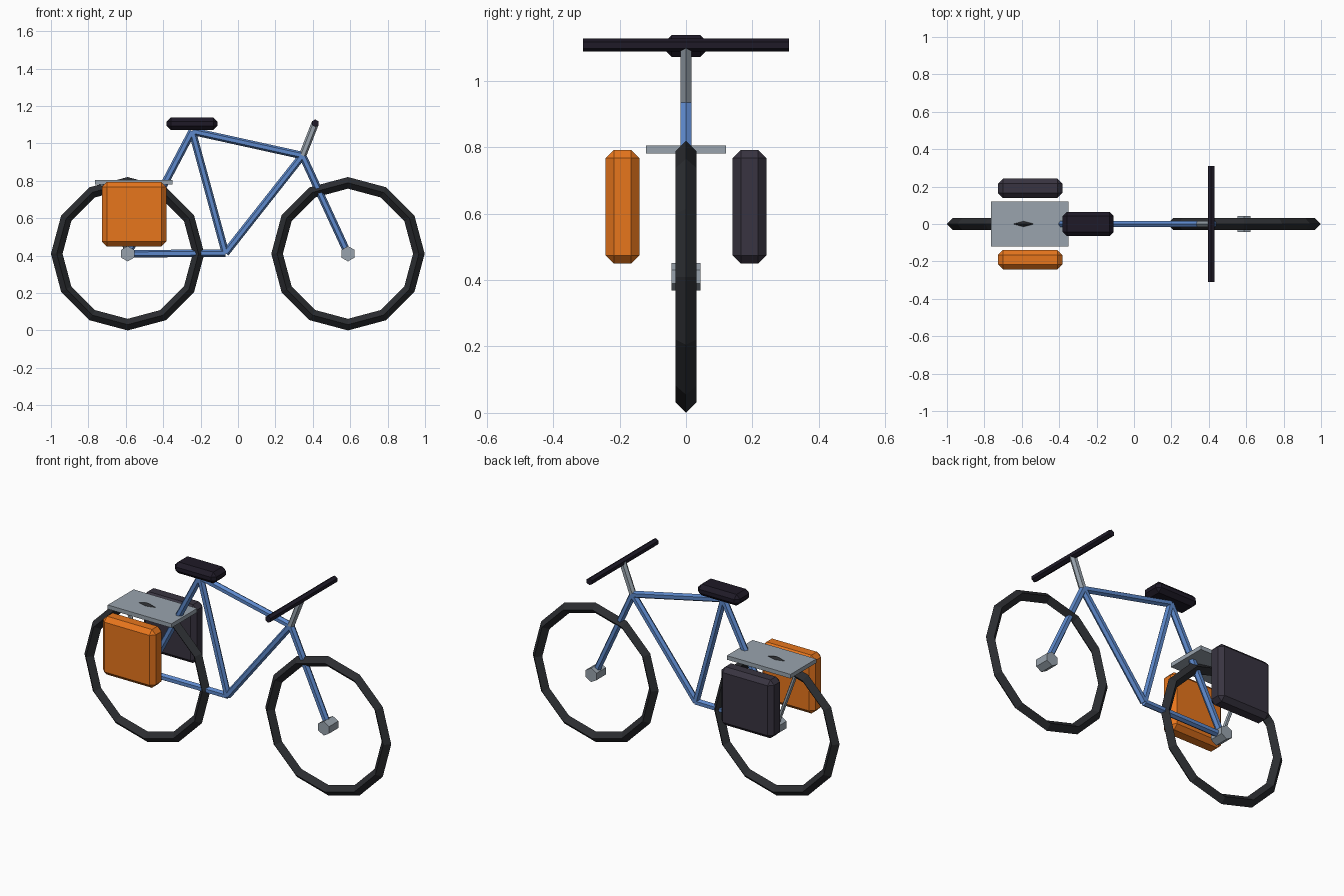
import bpy
from math import radians
from mathutils import Vector

if "Cube" in bpy.data.objects:
    bpy.data.objects.remove(bpy.data.objects["Cube"])


def mat(name, rgb):
    m = bpy.data.materials.new(name)
    m.diffuse_color = (*rgb, 1)
    m.use_nodes = True
    m.node_tree.nodes["Principled BSDF"].inputs["Base Color"].default_value = m.diffuse_color
    return m


BLUE = mat("frame_blue", (0.11, 0.25, 0.60))
RUBBER = mat("rubber", (0.024, 0.026, 0.03))
METAL = mat("metal", (0.32, 0.37, 0.42))
ORANGE = mat("orange_fabric", (0.80, 0.18, 0.012))
DARK = mat("dark_fabric", (0.04, 0.034, 0.052))
BLACK = mat("black_grip", (0.013, 0.010, 0.020))


def finish(name, m):
    ob = bpy.context.object
    ob.name = name
    ob.data.materials.append(m)
    return ob


def tube(name, a, b, r, m):
    a, b = Vector(a), Vector(b)
    d = b - a
    bpy.ops.mesh.primitive_cylinder_add(
        vertices=6, radius=r, depth=d.length, location=(a + b) / 2,
        rotation=d.to_track_quat('Z', 'Y').to_euler())
    return finish(name, m)


def box(name, loc, size, bevel, m):
    bpy.ops.mesh.primitive_cube_add(size=1, location=loc)
    ob = finish(name, m)
    ob.scale = size
    bpy.ops.object.transform_apply(location=False, rotation=False, scale=True)
    if bevel:
        mod = ob.modifiers.new("bevel", 'BEVEL')
        mod.width = bevel
        mod.segments = 1
    return ob


# wheels and hubs
AXLE_Z = 0.41
for side, x in (("rear", -0.59), ("front", 0.588)):
    bpy.ops.mesh.primitive_torus_add(
        major_segments=12, minor_segments=4, major_radius=0.379,
        minor_radius=0.031, location=(x, 0, AXLE_Z), rotation=(radians(90), 0, 0))
    finish(side + "_tyre", RUBBER)
    bpy.ops.mesh.primitive_cylinder_add(
        vertices=6, radius=0.041, depth=0.086, location=(x, 0, AXLE_Z),
        rotation=(radians(90), 0, 0))
    finish(side + "_hub", METAL)

# frame tubes
rear = (-0.59, 0, AXLE_Z)
front = (0.588, 0, AXLE_Z)
crank = (-0.067, 0, 0.413)
saddle = (-0.245, 0, 1.065)
head = (0.345, 0, 0.935)
bar = (0.413, 0, 1.108)
for name, a, b in (("seat_tube", crank, saddle), ("top_tube", saddle, head),
                   ("down_tube", crank, head), ("chain_stay", rear, crank),
                   ("seat_stay", rear, saddle), ("fork", front, head)):
    tube(name, a, b, 0.02, BLUE)

# steering
tube("stem", head, bar, 0.02, METAL)
bpy.ops.mesh.primitive_cylinder_add(vertices=6, radius=0.02, depth=0.62,
                                    location=bar, rotation=(radians(90), 0, 0))
finish("handlebar", BLACK)

# seat
box("seat", (-0.245, 0, 1.105), (0.272, 0.13, 0.066), 0.022, BLACK)

# luggage rack and bags
box("rack_plate", (-0.557, 0, 0.793), (0.415, 0.24, 0.024), 0, METAL)
tube("rack_strut", (-0.73, 0, 0.785), rear, 0.012, METAL)
for name, y, m in (("left_bag", -0.191, ORANGE), ("right_bag", 0.191, DARK)):
    box(name, (-0.555, y, 0.621), (0.343, 0.102, 0.343), 0.025, m)
